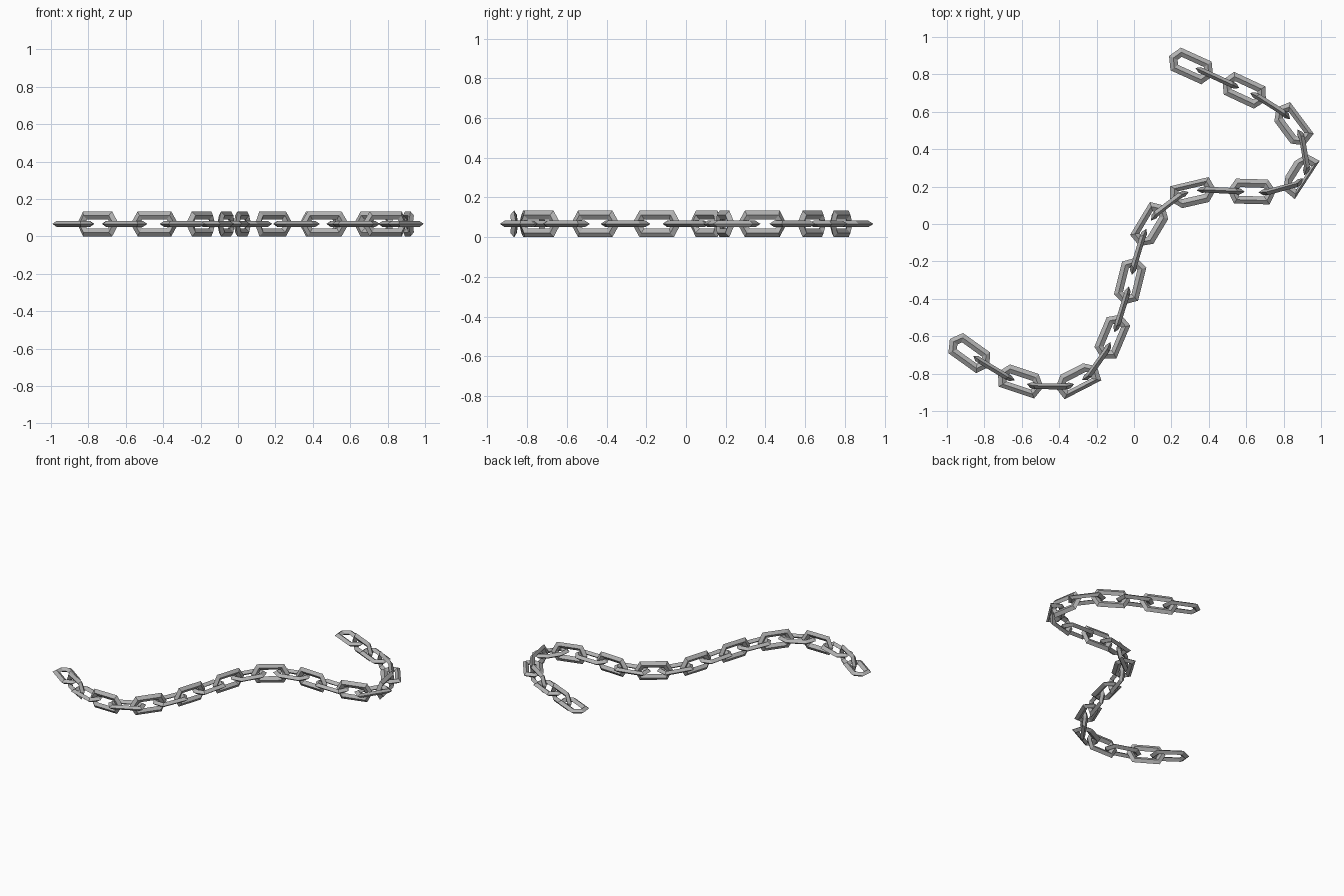
import bpy
import bmesh
import math
from mathutils import Vector

cube = bpy.data.objects.get("Cube")
if cube:
    bpy.data.objects.remove(cube)

steel = bpy.data.materials.new("grey steel")
steel.use_nodes = True
STEEL = (0.45, 0.45, 0.45, 1)
steel.diffuse_color = STEEL
steel.node_tree.nodes["Principled BSDF"].inputs["Base Color"].default_value = STEEL

# Path of the chain: centres of the links that lie flat
path = [Vector(p) for p in [
    (-.88, -.69), (-.61, -.845), (-.295, -.845), (-.115, -.605),
    (-.02, -.305), (.08, 0), (.31, .175), (.63, .17),
    (.905, .25), (.855, .535), (.59, .715), (.305, .845)]]
SEGMENTS = len(path) - 1
STEPS = 40
MID_Z = 0.067
RING, STRETCH = 0.052, 0.052          # ring radius and lengthening
WIRE_WIDE, WIRE_THICK = 0.025, 0.016  # half sizes of the diamond section

# Tangents that make the curve smooth in curvature
slopes = [Vector((0, 0)) for _ in path]
for _ in range(40):
    slopes[0] = ((path[1] - path[0]) * 3 - slopes[1]) / 2
    slopes[-1] = ((path[-1] - path[-2]) * 3 - slopes[-2]) / 2
    for i in range(1, SEGMENTS):
        slopes[i] = ((path[i + 1] - path[i - 1]) * 3 - slopes[i - 1] - slopes[i + 1]) / 4


def spline_point(t):
    """Smooth curve through the path, straight beyond both ends."""
    if t < 0:
        return path[0] + slopes[0] * t
    if t >= SEGMENTS:
        return path[-1] + slopes[-1] * (t - SEGMENTS)
    i = int(t)
    u = t - i
    a, b, m, n = path[i], path[i + 1], slopes[i], slopes[i + 1]
    return a + m * u + ((b - a) * 3 - m * 2 - n) * u * u + ((a - b) * 2 + m + n) * u ** 3


# Sample the curve with running lengths
samples = [spline_point(k / STEPS) for k in range(-STEPS, (SEGMENTS + 1) * STEPS + 1)]
lengths = [0.0]
for p, q in zip(samples, samples[1:]):
    lengths.append(lengths[-1] + (q - p).length)


def bend(s, side, z):
    """Carry a point at length s and sideways offset onto the curve."""
    k = next(j for j in range(1, len(lengths)) if lengths[j] >= s)
    p, q = samples[k - 1], samples[k]
    centre = p.lerp(q, (s - lengths[k - 1]) / (lengths[k] - lengths[k - 1]))
    tangent = (q - p).normalized()
    return (centre.x - tangent.y * side, centre.y + tangent.x * side, MID_Z + z)


def make_link(index):
    """Stretched six-sided ring of diamond-section wire."""
    middle = lengths[STEPS + index * STEPS // 2]
    upright = index % 2 == 1
    bm = bmesh.new()
    rings = []
    for corner in range(6):
        angle = corner * math.pi / 3
        shift = math.copysign(STRETCH, math.cos(angle))
        ring = []
        for n in range(4):
            turn = n * math.pi / 2
            radius = RING + WIRE_WIDE * math.cos(turn)
            along = radius * math.cos(angle) + shift
            across, thick = radius * math.sin(angle), WIRE_THICK * math.sin(turn)
            side, z = (-thick, across) if upright else (across, thick)
            ring.append(bm.verts.new(bend(middle + along, side, z)))
        rings.append(ring)
    for c in range(6):
        a, b = rings[c], rings[(c + 1) % 6]
        for n in range(4):
            m = (n + 1) % 4
            bm.faces.new((a[n], b[n], b[m], a[m]))
    bmesh.ops.recalc_face_normals(bm, faces=bm.faces)
    name = f"{'upright' if upright else 'flat'}_link_{index + 1:02d}"
    mesh = bpy.data.meshes.new(name)
    bm.to_mesh(mesh)
    bm.free()
    mesh.materials.append(steel)
    bpy.context.collection.objects.link(bpy.data.objects.new(name, mesh))


for index in range(2 * SEGMENTS + 1):
    make_link(index)
